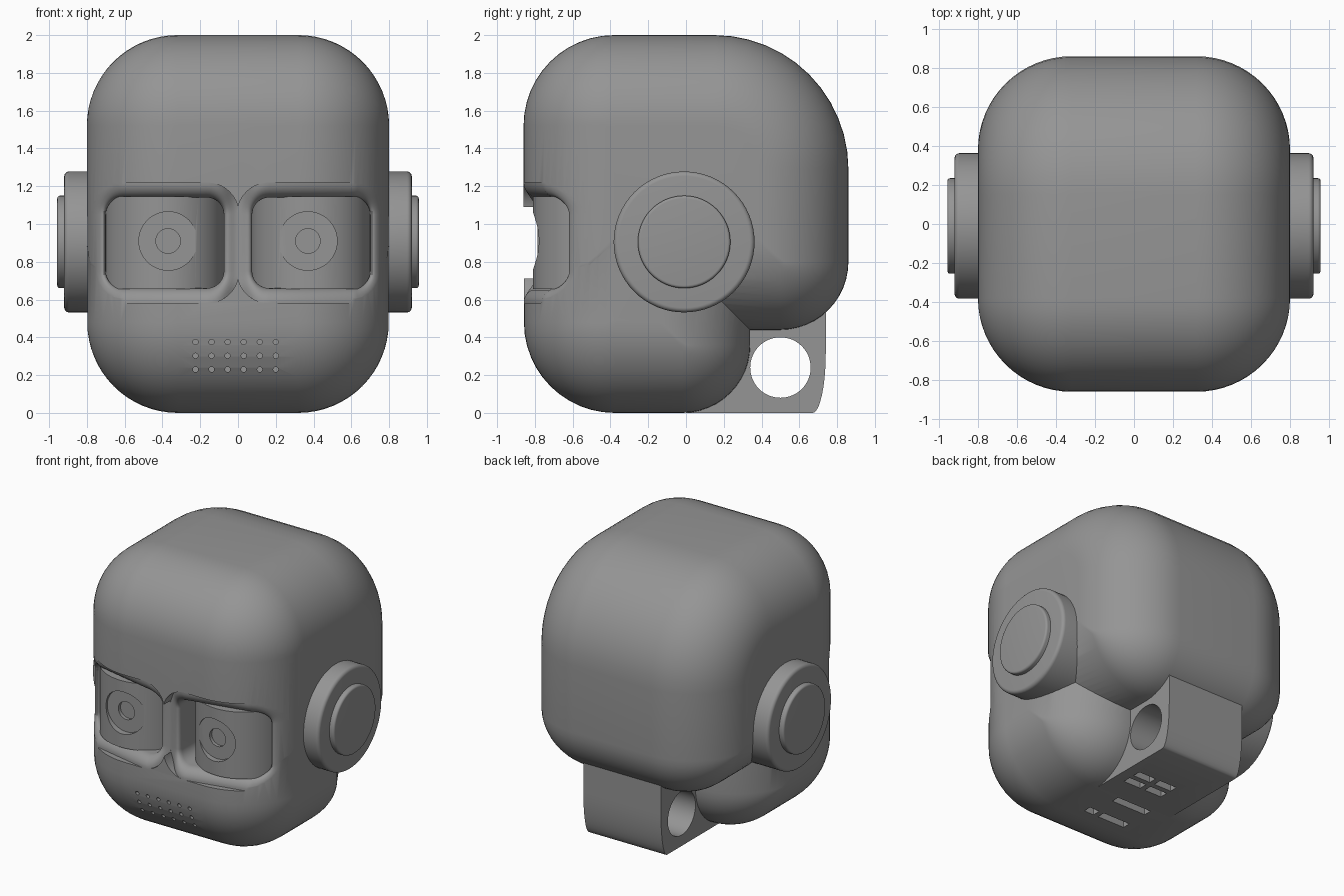
import bpy, bmesh
from math import sin, cos, pi, sqrt, exp

if "Cube" in bpy.data.objects:
    bpy.data.objects.remove(bpy.data.objects["Cube"], do_unlink=True)

grey = bpy.data.materials.new("matte_grey")
grey.use_nodes = True
COLOUR = (0.3, 0.3, 0.3, 1)
grey.diffuse_color = COLOUR
grey.node_tree.nodes["Principled BSDF"].inputs["Base Color"].default_value = COLOUR

FILLET = 0.48      # side and front corner rounding
HALF = 0.8         # head half width
FRONT = -0.86


def loft(name, *solids):
    """Skin one or more stacks of rings, capped at both ends."""
    bm = bmesh.new()
    for rings in solids:
        loops = [[bm.verts.new(p) for p in ring] for ring in rings]
        n = len(loops[0])
        for a, b in zip(loops, loops[1:]):
            for i in range(n):
                j = (i + 1) % n
                bm.faces.new((a[i], a[j], b[j], b[i]))
        bm.faces.new(loops[0][::-1])
        bm.faces.new(loops[-1])
    bmesh.ops.recalc_face_normals(bm, faces=bm.faces)
    mesh = bpy.data.meshes.new(name)
    bm.to_mesh(mesh)
    bm.free()
    mesh.materials.append(grey)
    obj = bpy.data.objects.new(name, mesh)
    bpy.context.collection.objects.link(obj)
    return obj


def rounded(u0, u1, v0, v1, radii, steps=12):
    """Rounded rectangle; radii run low-low, high-low, high-high, low-high."""
    pts = []
    corners = ((u0, v0, 1, 1), (u1, v0, -1, 1), (u1, v1, -1, -1), (u0, v1, 1, -1))
    for k, (u, v, su, sv) in enumerate(corners):
        r = max(radii[k], 0.01)
        for i in range(steps + 1):
            a = pi + k * pi / 2 + i / steps * pi / 2
            pts.append((u + su * r + r * cos(a), v + sv * r + r * sin(a)))
    return pts


def circle(axis, centre, r, n=64):
    x, y, z = centre
    turn = [(r * cos(2 * pi * i / n), r * sin(2 * pi * i / n)) for i in range(n)]
    if axis == "x":
        return [(x, y + c, z + s) for c, s in turn]
    if axis == "y":
        return [(x + c, y, z + s) for c, s in turn]
    return [(x + c, y + s, z) for c, s in turn]


def box(x0, x1, y0, y1, z0, z1):
    return [[(x, y, z) for x, y in ((x0, y0), (x1, y0), (x1, y1), (x0, y1))]
            for z in (z0, z1)]


def apply_boolean(obj, other, operation="DIFFERENCE"):
    mod = obj.modifiers.new("cut", "BOOLEAN")
    mod.operation, mod.solver, mod.object = operation, "EXACT", other
    bpy.context.view_layer.objects.active = obj
    bpy.ops.object.modifier_apply(modifier=mod.name)


def smooth(obj):
    bpy.ops.object.select_all(action="DESELECT")
    obj.select_set(True)
    bpy.context.view_layer.objects.active = obj
    bpy.ops.object.shade_smooth_by_angle(angle=0.6)


def lobe(name, half, y0, y1, z0, z1, radii):
    """Side profile extruded across x with filleted ends."""
    steps = 16
    angles = [i / steps * pi / 2 for i in range(steps + 1)]
    stations = [(half - FILLET + FILLET * sin(a), FILLET * (1 - cos(a))) for a in angles]
    stations = [(-x, d) for x, d in reversed(stations)] + stations
    return loft(name, [[(x, y, z) for y, z in rounded(
        y0 + d, y1 - d, z0 + d, z1 - d, [r - d for r in radii])] for x, d in stations])


def head_front(x):
    t = min(max((abs(x) - HALF + FILLET) / FILLET, 0), 1)
    return FRONT + FILLET * (1 - sqrt(1 - t * t))


def socket(side):
    """Eye opening with a flared lip that follows the face and sinks at the bridge."""
    flare, steps = 0.08, 9

    def ring(o, depth=None, y=None):
        r = 0.09 + o
        pts = rounded(0.075 - o, 0.70 + o, 0.66 - o, 1.14 + o, [r] * 4, 10)
        return [(side * u, y if depth is None else
                 head_front(u) + 0.085 * exp(-(u / 0.07) ** 2) + depth, v) for u, v in pts]

    rings = [ring(flare, y=-1.1)]
    for i in range(steps + 1):
        a = i / steps * pi / 2
        rings.append(ring(flare * (1 - sin(a)), depth=flare * (1 - cos(a))))
    return loft("socket_cutter", rings + [ring(0, y=-0.4)])


# Head shell: tall cranium joined with the shorter jaw lobe
head = lobe("head_shell", HALF, FRONT, 0.86, 0.44, 2.0, (0.36, 0.36, 0.71, 0.48))
jaw = lobe("jaw", HALF - 0.002, FRONT + 0.002, 0.34, 0, 1.998, (0.48, 0.36, 0.36, 0.48))
apply_boolean(head, jaw, "UNION")
cutters = [jaw]

# Eye sockets
for side in (-1, 1):
    cutters.append(socket(side))
    apply_boolean(head, cutters[-1])

# Speaker holes
holes = [[circle("y", (-0.225 + 0.085 * i, y, 0.23 + 0.0725 * j), 0.014, 12)
          for y in (-1, -0.75)] for i in range(6) for j in range(3)]
cutters.append(loft("speaker_cutter", *holes))
apply_boolean(head, cutters[-1])

# Neck block with a cross bore
arc = [(0.67 + 0.07 * sin(a), 0.32 * (1 - cos(a))) for a in [i * pi / 20 for i in range(11)]]
profile = [(0, 0)] + arc + [(0.74, 0.8), (0, 0.8)]
neck = loft("neck_block", [[(x, y, z) for y, z in profile] for x in (-0.315, 0.315)])
cutters.append(loft("neck_bore", [circle("x", (x, 0.5, 0.24), 0.16) for x in (-1, 1)]))
apply_boolean(neck, cutters[-1])

# Plain vent slots underneath
slots = [(-0.05, -0.27, 0.11), (0.14, -0.27, 0.04), (-0.02, -0.05, 0.14),
         (-0.02, 0.2, 0.07), (-0.02, 0.3, 0.07), (0.16, 0.2, 0.07), (0.16, 0.3, 0.07)]
cutters.append(loft("slot_cutter", *[
    box(x - w, x + w, y - 0.03, y + 0.03, -0.1, 0.06) for x, y, w in slots]))
apply_boolean(head, cutters[-1])
apply_boolean(neck, cutters[-1])
smooth(head)
smooth(neck)

for side, label in ((1, "left"), (-1, "right")):
    # Upright drum eye with a stepped round lens recess
    ex = side * 0.3875
    eye = loft(label + "_eye", [circle("z", (ex, -0.49, z), 0.32, 96) for z in (0.655, 1.145)])
    for r, floor in ((0.155, -0.765), (0.065, -0.74)):
        cutters.append(loft("lens_cutter", [
            circle("y", (side * 0.37, y, 0.91), r, 48) for y in (-1, floor)]))
        apply_boolean(eye, cutters[-1])
    smooth(eye)

    # Ear disc and raised cap, each with a rounded rim
    for part, r, x0, x1, rim in (("_ear_disc", 0.373, 0.6, 0.92, 0.025),
                                 ("_ear_cap", 0.245, 0.85, 0.957, 0.015)):
        steps = [i * pi / 10 for i in range(6)]
        rims = [(x1 - rim + rim * sin(a), r - rim + rim * cos(a)) for a in steps]
        smooth(loft(label + part, [circle("x", (side * x, -0.01, 0.905), q)
                                   for x, q in [(x0, r)] + rims]))

for cutter in cutters:
    bpy.data.objects.remove(cutter, do_unlink=True)
